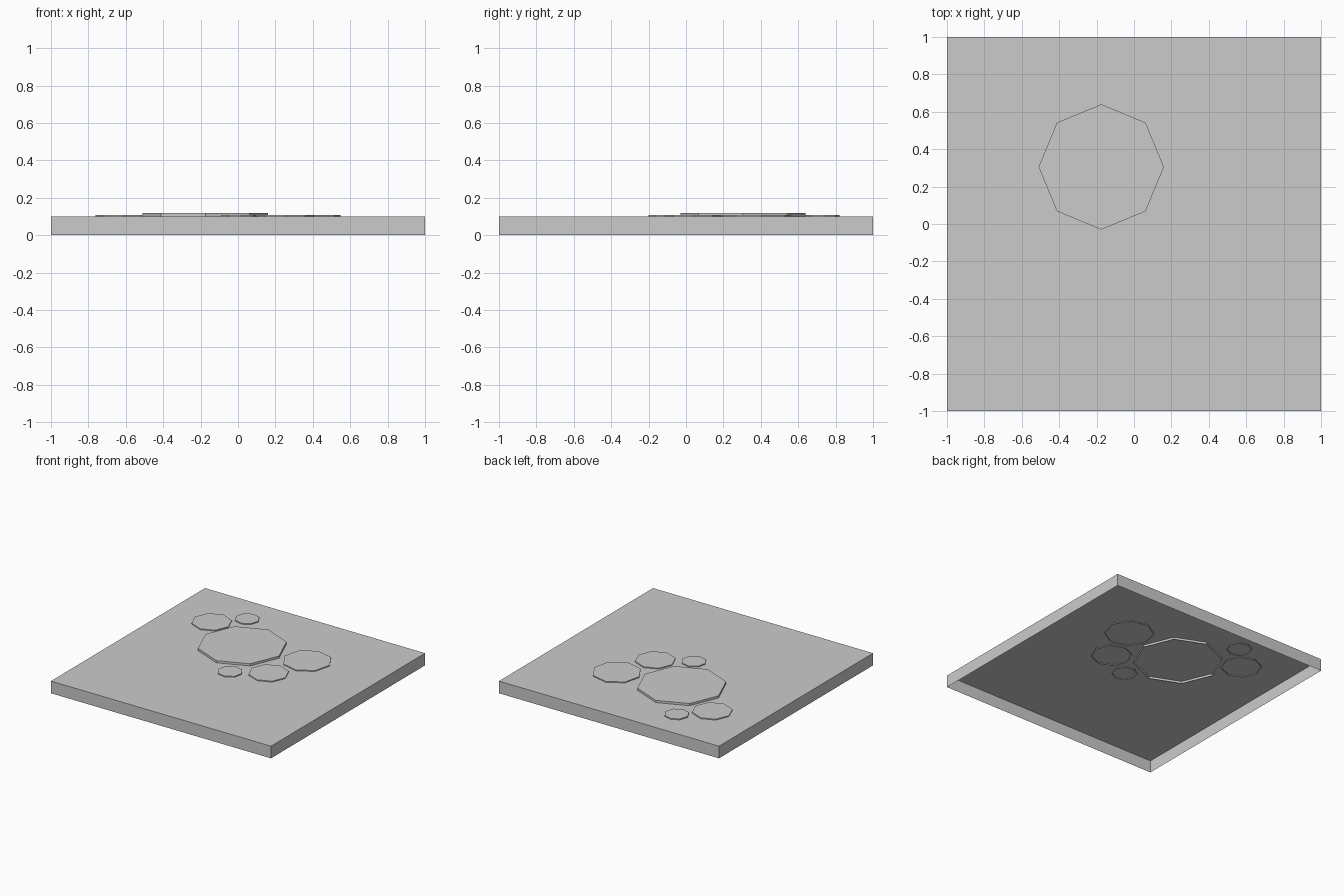
import bpy, bmesh
from math import radians, cos, sin, pi

if "Cube" in bpy.data.objects:
    bpy.data.objects.remove(bpy.data.objects["Cube"])


def open_prism(name, points, z_low, z_high):
    """Flat-topped prism with walls and no bottom."""
    bm = bmesh.new()
    top = bm.faces.new([bm.verts.new((x, y, z_high)) for x, y in points])
    low = [bm.verts.new((x, y, z_low)) for x, y in points]
    high = list(top.verts)
    n = len(points)
    for i in range(n):
        j = (i + 1) % n
        bm.faces.new((low[i], low[j], high[j], high[i]))
    mesh = bpy.data.meshes.new(name)
    bm.to_mesh(mesh)
    bm.free()
    obj = bpy.data.objects.new(name, mesh)
    bpy.context.collection.objects.link(obj)
    return obj


def octagon(x, y, radius, turn):
    angles = [radians(turn) + i * pi / 4 for i in range(8)]
    return [(x + radius * cos(a), y + radius * sin(a)) for a in angles]


# Square ground tile, open underneath
open_prism("ground_tile", [(-1, -1), (1, -1), (1, 1), (-1, 1)], 0, 0.1)

# Octagonal slabs: name, x, y, radius, turn, half height about the tile top
slabs = [
    ("large_slab", -0.175, 0.305, 0.335, 0, 0.018),
    ("left_slab", -0.61, 0.53, 0.152, 0, 0.008),
    ("back_small_slab", -0.425, 0.727, 0.094, 6, 0.008),
    ("right_slab", 0.364, 0.378, 0.187, 9, 0.008),
    ("front_slab", 0.253, 0.037, 0.152, 0, 0.008),
    ("front_small_slab", 0.003, -0.107, 0.095, 10, 0.008),
]
for name, x, y, radius, turn, half in slabs:
    open_prism(name, octagon(x, y, radius, turn), 0.1 - half, 0.1 + half)
